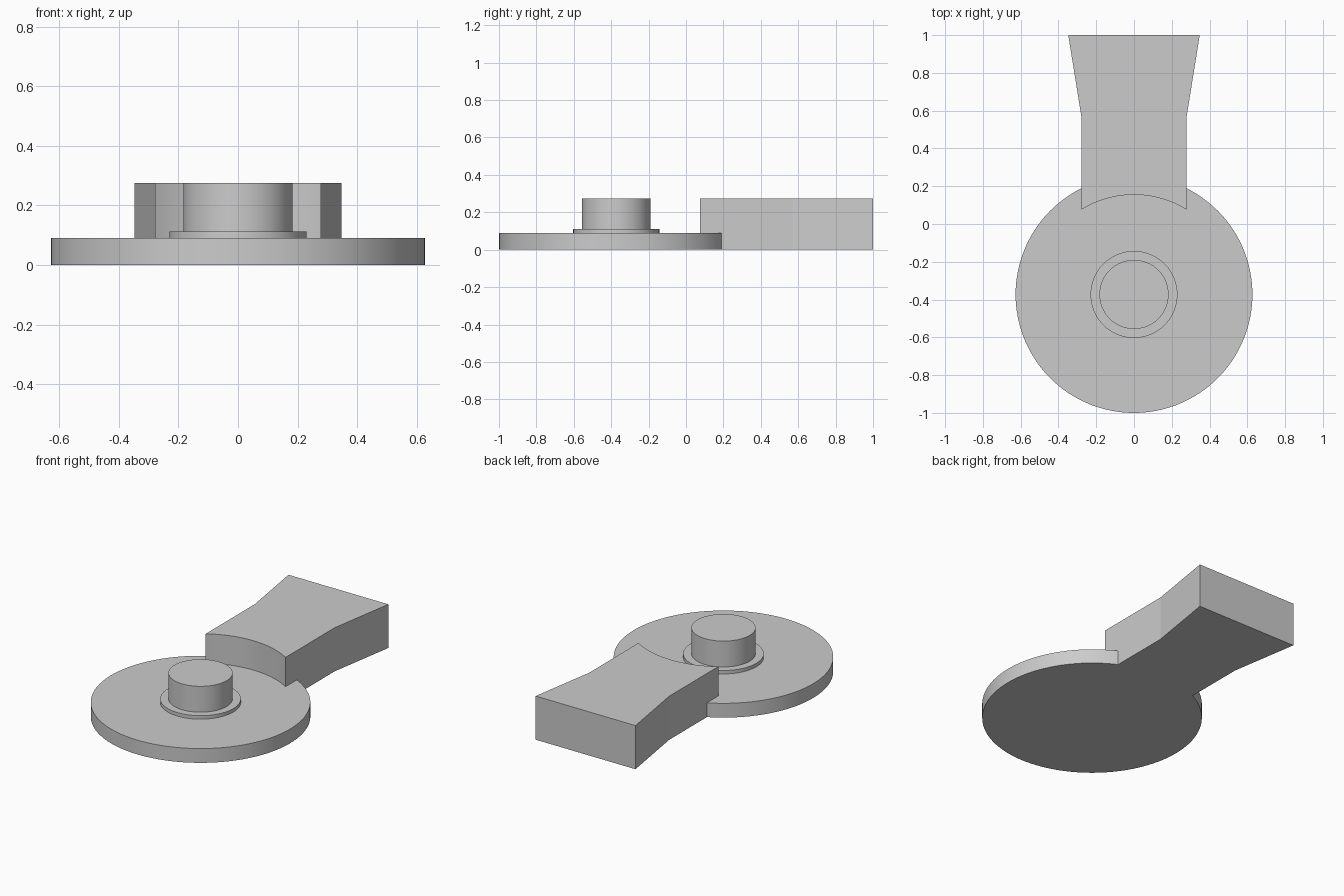
import bpy
import bmesh
import math
from math import sin, cos, pi

cube = bpy.data.objects.get("Cube")
if cube:
    bpy.data.objects.remove(cube, do_unlink=True)

CENTRE_Y = -0.373
DISC_R, DISC_TOP = 0.627, 0.09
COLLAR_R, COLLAR_TOP = 0.23, 0.112
BOSS_R, TOP = 0.183, 0.275
SEAT_R = 0.528                 # radius of the concave arm end
NECK, NECK_Y, TAIL = 0.278, 0.565, 0.348
SEGMENTS = 128

grey = bpy.data.materials.new("plain_grey")
grey.use_nodes = True
grey.diffuse_color = (0.6, 0.6, 0.6, 1)
grey.node_tree.nodes["Principled BSDF"].inputs["Base Color"].default_value = (0.6, 0.6, 0.6, 1)


def finish(name, bm):
    bmesh.ops.recalc_face_normals(bm, faces=bm.faces)
    mesh = bpy.data.meshes.new(name)
    bm.to_mesh(mesh)
    bm.free()
    mesh.materials.append(grey)
    obj = bpy.data.objects.new(name, mesh)
    bpy.context.collection.objects.link(obj)
    return obj


def prism(name, outline, bottom, top):
    bm = bmesh.new()
    face = bm.faces.new([bm.verts.new((x, y, bottom)) for x, y in outline])
    result = bmesh.ops.extrude_face_region(bm, geom=[face], use_keep_orig=True)
    raised = [v for v in result["geom"] if isinstance(v, bmesh.types.BMVert)]
    bmesh.ops.translate(bm, verts=raised, vec=(0, 0, top - bottom))
    return finish(name, bm)


def arc(radius, start, end, steps):
    angles = [start + (end - start) * i / steps for i in range(steps + 1)]
    return [(radius * cos(a), CENTRE_Y + radius * sin(a)) for a in angles]


def activate(obj):
    bpy.ops.object.select_all(action="DESELECT")
    obj.select_set(True)
    bpy.context.view_layer.objects.active = obj


# Base disc
body = prism("disc_and_arm", arc(DISC_R, 0, 2 * pi, SEGMENTS)[:-1], 0, DISC_TOP)

# Flared arm with a concave inner end
half = math.asin(NECK / SEAT_R)
outline = arc(SEAT_R, pi / 2 - half, pi / 2 + half, 32)
outline += [(-NECK, NECK_Y), (-TAIL, 1), (TAIL, 1), (NECK, NECK_Y)]
arm = prism("arm", outline, 0, TOP)
arm.hide_render = True

# Merge the arm into the disc
activate(body)
union = body.modifiers.new("join_arm", "BOOLEAN")
union.operation = "UNION"
union.solver = "EXACT"
union.object = arm
bpy.ops.object.modifier_apply(modifier=union.name)
bpy.data.objects.remove(arm, do_unlink=True)

# Collar and boss standing on the disc
collar = prism("collar", arc(COLLAR_R, 0, 2 * pi, SEGMENTS)[:-1], DISC_TOP, COLLAR_TOP)
boss = prism("boss", arc(BOSS_R, 0, 2 * pi, SEGMENTS)[:-1], COLLAR_TOP, TOP)

# Smooth round walls, keep rims sharp
for obj in (body, collar, boss):
    activate(obj)
    bpy.ops.object.shade_smooth_by_angle(angle=math.radians(8))
